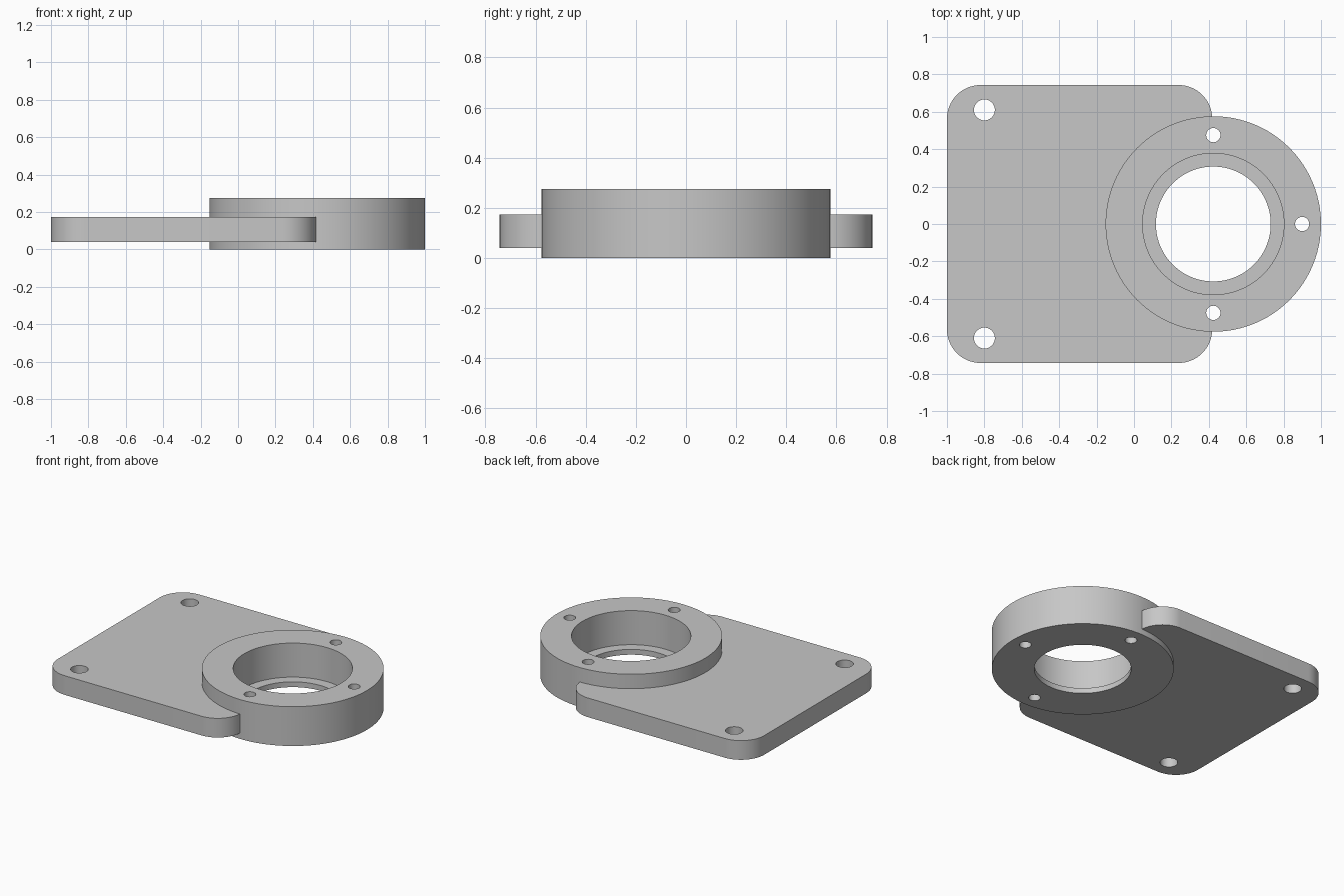
import bpy, bmesh, math

if "Cube" in bpy.data.objects:
    bpy.data.objects.remove(bpy.data.objects["Cube"], do_unlink=True)

grey = bpy.data.materials.new("light_grey")
grey.use_nodes = True
colour = (0.57, 0.57, 0.57, 1)
grey.diffuse_color = colour
grey.node_tree.nodes["Principled BSDF"].inputs["Base Color"].default_value = colour

RING_X, RING_TOP = 0.424, 0.275


def circle(x, y, radius, start=0, sweep=math.tau, steps=96):
    return [(x + radius * math.cos(start + sweep * i / steps),
             y + radius * math.sin(start + sweep * i / steps)) for i in range(steps)]


def prism(name, outline, z0, z1):
    """Extrude a closed outline from z0 to z1."""
    bm = bmesh.new()
    base = bm.faces.new([bm.verts.new((x, y, z0)) for x, y in outline])
    top = bmesh.ops.extrude_face_region(bm, geom=[base])["geom"]
    verts = [v for v in top if isinstance(v, bmesh.types.BMVert)]
    bmesh.ops.translate(bm, verts=verts, vec=(0, 0, z1 - z0))
    bmesh.ops.recalc_face_normals(bm, faces=bm.faces)
    mesh = bpy.data.meshes.new(name)
    bm.to_mesh(mesh)
    bm.free()
    mesh.materials.append(grey)
    obj = bpy.data.objects.new(name, mesh)
    bpy.context.collection.objects.link(obj)
    return obj


def combine(target, other, operation):
    """Apply a boolean and remove the used part."""
    bpy.context.view_layer.objects.active = target
    mod = target.modifiers.new("boolean", "BOOLEAN")
    mod.object, mod.operation, mod.solver = other, operation, "EXACT"
    bpy.ops.object.modifier_apply(modifier=mod.name)
    bpy.data.objects.remove(other, do_unlink=True)


# Rounded mounting plate
left, right, half, r = -1, 0.418, 0.743, 0.18
corners = [(right - r, half - r), (left + r, half - r),
           (left + r, r - half), (right - r, r - half)]
outline = []
for i, (x, y) in enumerate(corners):
    arc = circle(x, y, r, i * math.pi / 2, math.pi / 2, 16)
    end = (i + 1) * math.pi / 2
    outline += arc + [(x + r * math.cos(end), y + r * math.sin(end))]
housing = prism("flange_housing", outline, 0.04, 0.174)

# Bearing ring fused to the plate
combine(housing, prism("ring", circle(RING_X, 0, 0.576), 0, RING_TOP), "UNION")

# Stepped bore: wide seat above a thin retaining lip
combine(housing, prism("seat", circle(RING_X, 0, 0.378), 0.037, 0.5), "DIFFERENCE")
combine(housing, prism("bore", circle(RING_X, 0, 0.307), -0.2, 0.5), "DIFFERENCE")

# Bolt holes through the plate and the ring
holes = [(-0.8, 0.61, 0.056), (-0.8, -0.61, 0.056)]
holes += [(RING_X + 0.475 * math.cos(a), 0.475 * math.sin(a), 0.038)
          for a in (-math.pi / 2, 0, math.pi / 2)]
for x, y, radius in holes:
    combine(housing, prism("hole", circle(x, y, radius, steps=40), -0.2, 0.5), "DIFFERENCE")

# Smooth round walls, crisp rims
bpy.ops.object.select_all(action="DESELECT")
housing.select_set(True)
bpy.context.view_layer.objects.active = housing
bpy.ops.object.shade_smooth_by_angle(angle=math.radians(30))
